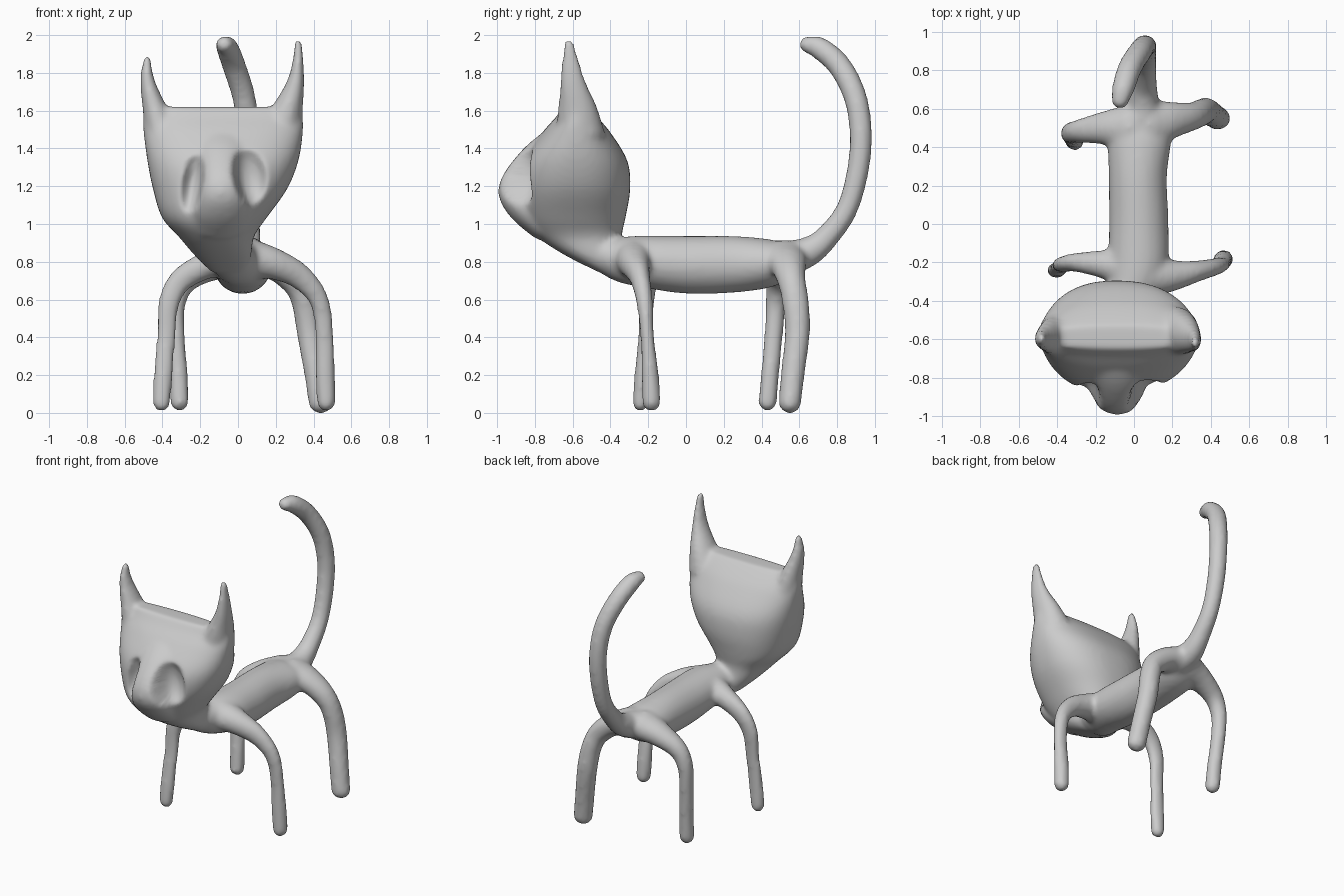
import bpy, bmesh, math
from mathutils import Vector, Matrix

grey = bpy.data.materials.new("plain grey")
grey.diffuse_color = (0.6, 0.6, 0.6, 1)


def spline(points, steps):
    """Catmull-Rom interpolation of equal-length tuples."""
    pts = [Vector(p) for p in points]
    pts = [pts[0]] + pts + [pts[-1]]
    out = []
    for a, b, c, d in zip(pts, pts[1:], pts[2:], pts[3:]):
        for i in range(steps):
            t = i / steps
            out.append(0.5 * (2 * b + (c - a) * t + (2 * a - 5 * b + 4 * c - d) * t ** 2
                              + (3 * b - a - 3 * c + d) * t ** 3))
    return out + [pts[-1]]


def skin(bm, rings):
    """Close a stack of vertex rings into a solid."""
    n = len(rings[0])
    for r, q in zip(rings, rings[1:]):
        for i in range(n):
            j = (i + 1) % n
            bm.faces.new((r[i], r[j], q[j], q[i]))
    bm.faces.new(rings[0][::-1])
    bm.faces.new(rings[-1])


def limb(bm, points, steps=5, n=16):
    """Round-ended limb swept along (x, y, z, rx, ry, rz)."""
    path = spline(points, steps)
    rings, u = [], None
    for i, p in enumerate(path):
        tangent = (Vector(path[min(i + 1, len(path) - 1)][:3])
                   - Vector(path[max(i - 1, 0)][:3])).normalized()
        u = tangent.orthogonal() if u is None else u - tangent * u.dot(tangent)
        u.normalize()
        v = tangent.cross(u)
        ring = []
        for k in range(n):
            a = 2 * math.pi * k / n
            d = u * math.cos(a) + v * math.sin(a)
            ring.append(bm.verts.new([p[c] + d[c] * p[3 + c] for c in range(3)]))
        rings.append(ring)
    skin(bm, rings)
    for p in (path[0], path[-1]):
        m = Matrix.Translation(p[:3]) @ Matrix.Diagonal((*p[3:], 1))
        bmesh.ops.create_icosphere(bm, subdivisions=3, radius=1, matrix=m)


def loft(bm, rows, n=48):
    """Closed loft of rounded ovals given as (z, centre x, half width, front y, back y)."""
    rings = []
    for z, cx, rx, yf, yb in spline(rows, 4):
        ring = []
        for i in range(n):
            a = 2 * math.pi * i / n
            c, s = math.cos(a), math.sin(a)
            ring.append(bm.verts.new((cx + rx * math.copysign(abs(c) ** 0.86, c),
                                      (yf + yb) / 2 + (yb - yf) / 2 * math.copysign(abs(s) ** 0.86, s), z)))
        rings.append(ring)
    skin(bm, rings)


def r(*pts):
    """Expand (x, y, z, radius) to equal radii on all axes."""
    return [(*p, p[3], p[3]) for p in pts]


bm = bmesh.new()
# torso and neck
limb(bm, [(-.06, -.48, .87, .12, .08, .08), (-.02, -.36, .83, .13, .08, .118),
          (.02, -.22, .817, .155, .08, .138), (.025, 0, .80, .155, .1, .153),
          (.02, .25, .802, .152, .1, .15), (.03, .45, .81, .165, .1, .127),
          (.04, .55, .84, .14, .08, .09)], n=28)
# tail
limb(bm, r((.05, .56, .84, .09), (.05, .65, .87, .08), (.055, .74, .94, .065), (.06, .85, 1.09, .058),
           (.06, .91, 1.3, .059), (.055, .925, 1.5, .06), (.03, .895, 1.69, .062),
           (-.02, .815, 1.85, .063), (-.055, .71, 1.945, .06), (-.072, .645, 1.965, .046)))
# front legs
limb(bm, [(.06, -.27, .83, .1, .12, .11), (.19, -.27, .805, .08, .085, .085), (.33, -.245, .735, .065, .055, .07),
          (.43, -.22, .61, .052, .045, .055), (.458, -.205, .42, .05, .036, .04),
          (.462, -.19, .22, .052, .047, .04), (.467, -.183, .075, .05, .05, .052)])
limb(bm, [(-.04, -.23, .83, .1, .11, .1), (-.16, -.21, .8, .075, .075, .075), (-.3, -.2, .72, .065, .05, .065),
          (-.365, -.21, .6, .057, .042, .055), (-.38, -.22, .42, .051, .033, .04),
          (-.396, -.235, .22, .052, .038, .04), (-.405, -.242, .07, .047, .042, .048)])
# rear legs
limb(bm, [(.08, .52, .83, .1, .14, .1), (.19, .54, .80, .08, .1, .08), (.3, .56, .71, .072, .075, .075),
          (.35, .58, .6, .068, .072, .05), (.378, .59, .44, .068, .067, .05),
          (.415, .565, .22, .065, .064, .05), (.438, .55, .07, .066, .06, .058)])
limb(bm, [(-.02, .5, .83, .1, .13, .1), (-.15, .5, .79, .075, .09, .08), (-.275, .485, .715, .064, .064, .064),
          (-.328, .475, .6, .052, .055, .05), (-.33, .465, .44, .048, .05, .04),
          (-.315, .445, .22, .05, .049, .04), (-.31, .432, .075, .05, .05, .05)])
# head
loft(bm, [(.76, -.05, .09, -.46, -.33), (.85, -.08, .15, -.64, -.33), (.95, -.115, .2, -.79, -.34),
          (1.05, -.125, .278, -.865, -.32), (1.2, -.095, .355, -.885, -.295), (1.35, -.08, .4, -.86, -.31),
          (1.5, -.078, .422, -.76, -.40), (1.58, -.08, .425, -.69, -.47), (1.635, -.08, .415, -.65, -.53)])
# muzzle and nose bridge
limb(bm, [(-.09, -.67, 1.49, .17, .06, .06), (-.085, -.8, 1.37, .13, .08, .07),
          (-.085, -.89, 1.21, .125, .103, .08), (-.09, -.85, 1.1, .15, .1, .08),
          (-.1, -.76, 1.01, .15, .08, .08)])
# ears
limb(bm, [(-.40, -.58, 1.48, .09, .12, .08), (-.44, -.585, 1.62, .066, .09, .06),
          (-.473, -.595, 1.74, .044, .062, .05), (-.483, -.6, 1.82, .032, .045, .03),
          (-.481, -.6, 1.89, .02, .026, .017)])
limb(bm, [(.22, -.56, 1.50, .12, .13, .08), (.265, -.575, 1.63, .082, .105, .06),
          (.302, -.597, 1.75, .05, .072, .05), (.317, -.61, 1.86, .032, .05, .03),
          (.319, -.62, 1.975, .02, .027, .017)])
bmesh.ops.recalc_face_normals(bm, faces=bm.faces[:])
mesh = bpy.data.meshes.new("cat")
bm.to_mesh(mesh)
bm.free()
cat = bpy.data.objects.new("cat", mesh)
bpy.context.collection.objects.link(cat)
bpy.context.view_layer.objects.active = cat
cat.select_set(True)


def apply(kind, **settings):
    mod = cat.modifiers.new(kind, kind)
    for k, v in settings.items():
        setattr(mod, k, v)
    bpy.ops.object.modifier_apply(modifier=mod.name)


# fuse the parts
apply('REMESH', mode='VOXEL', voxel_size=0.016)

# press in the eye sockets: (x, y, z, rx, ry, rz, slant)
for x, y, z, rx, ry, rz, slant in ((-.245, -.91, 1.24, .058, .12, .19, .15),
                                   (.075, -.90, 1.28, .092, .12, .18, -.15)):
    for v in cat.data.vertices:
        dz = v.co.z - z
        q = ((v.co.x - x - slant * dz) / rx) ** 2 + (dz / rz) ** 2
        if q < 1 and v.co.y < -.6:
            v.co.y = max(v.co.y, y + ry * math.sqrt(1 - q))

# soften the joins
apply('SMOOTH', factor=0.5, iterations=9)
cat.data.materials.clear()
cat.data.materials.append(grey)
for f in cat.data.polygons:
    f.material_index = 0
    f.use_smooth = True

# settle on the ground
low = min(v.co.z for v in cat.data.vertices)
cat.data.transform(Matrix.Translation((0, 0, -low)))
